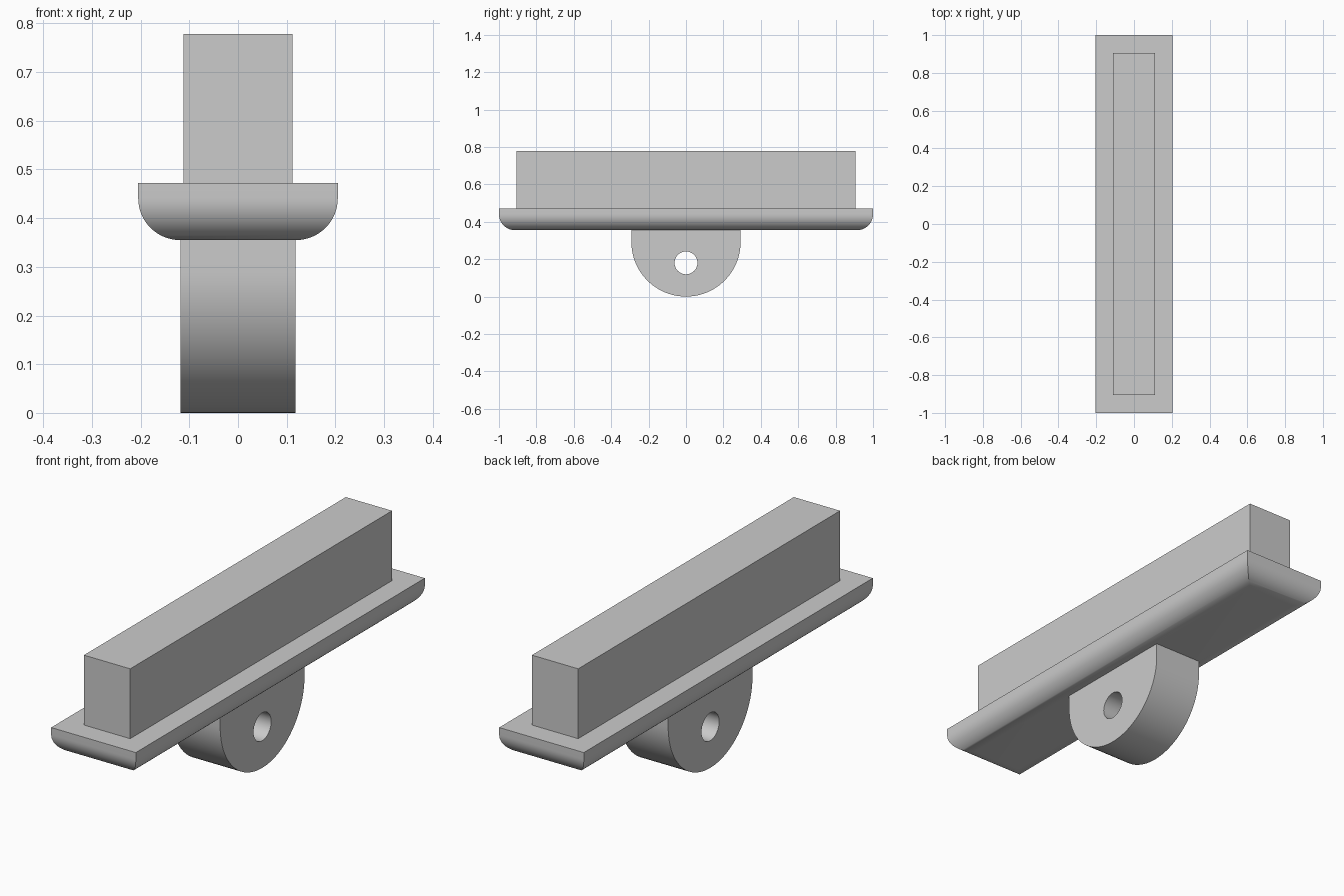
import bpy, bmesh
from math import sin, cos, pi, radians

cube = bpy.data.objects.get("Cube")
if cube:
    bpy.data.objects.remove(cube)

grey = bpy.data.materials.new("plain grey")
grey.use_nodes = True
colour = (0.6, 0.6, 0.6, 1)
grey.diffuse_color = colour
grey.node_tree.nodes["Principled BSDF"].inputs["Base Color"].default_value = colour


def finish(bm, name):
    """Turn a bmesh into a grey object, smooth except at sharp edges."""
    bmesh.ops.recalc_face_normals(bm, faces=bm.faces)
    mesh = bpy.data.meshes.new(name)
    bm.to_mesh(mesh)
    bm.free()
    obj = bpy.data.objects.new(name, mesh)
    bpy.context.collection.objects.link(obj)
    mesh.materials.append(grey)
    bpy.ops.object.select_all(action='DESELECT')
    obj.select_set(True)
    bpy.context.view_layer.objects.active = obj
    bpy.ops.object.shade_smooth_by_angle(angle=radians(30))
    return obj


def stack(name, rings):
    """Skin a column of (half width, half length, height) rectangles."""
    bm = bmesh.new()
    loops = [[bm.verts.new((sx * w, sy * l, z))
              for sx, sy in ((-1, -1), (1, -1), (1, 1), (-1, 1))]
             for w, l, z in rings]
    for a, b in zip(loops, loops[1:]):
        for i in range(4):
            j = (i + 1) % 4
            bm.faces.new((a[i], a[j], b[j], b[i]))
    bm.faces.new(loops[0])
    bm.faces.new(loops[-1])
    return finish(bm, name)


PLATE_BOTTOM, PLATE_TOP, BLOCK_TOP = 0.355, 0.472, 0.778

# Upper block
stack("upper_block", [(0.112, 0.906, PLATE_TOP), (0.112, 0.906, BLOCK_TOP)])

# Plate with rounded lower edges and mitred corners
R, STEPS = 0.086, 16
rings = []
for i in range(STEPS + 1):
    t = pi / 2 * i / STEPS
    inset = R * (1 - sin(t))
    rings.append((0.205 - inset, 1 - inset, PLATE_BOTTOM + R * (1 - cos(t))))
stack("flange_plate", rings + [(0.205, 1, PLATE_TOP)])

# Rounded lug with a pin hole through it
LUG_R, HOLE_R, HOLE_Z, HALF = 0.292, 0.061, 0.18, 0.118
outline = [(LUG_R * cos(pi + pi * i / 48), LUG_R + LUG_R * sin(pi + pi * i / 48))
           for i in range(49)]
outline += [(LUG_R, PLATE_BOTTOM), (-LUG_R, PLATE_BOTTOM)]
hole = [(HOLE_R * cos(2 * pi * i / 40), HOLE_Z + HOLE_R * sin(2 * pi * i / 40))
        for i in range(40)]
bm = bmesh.new()
for loop in (outline, hole):
    verts = [bm.verts.new((-HALF, y, z)) for y, z in loop]
    for a, b in zip(verts, verts[1:] + verts[:1]):
        bm.edges.new((a, b))
bmesh.ops.triangle_fill(bm, use_beauty=True, edges=bm.edges[:])
side = bmesh.ops.extrude_face_region(bm, geom=bm.faces[:], use_keep_orig=True)
moved = [g for g in side["geom"] if isinstance(g, bmesh.types.BMVert)]
bmesh.ops.translate(bm, verts=moved, vec=(2 * HALF, 0, 0))
finish(bm, "pivot_lug")
